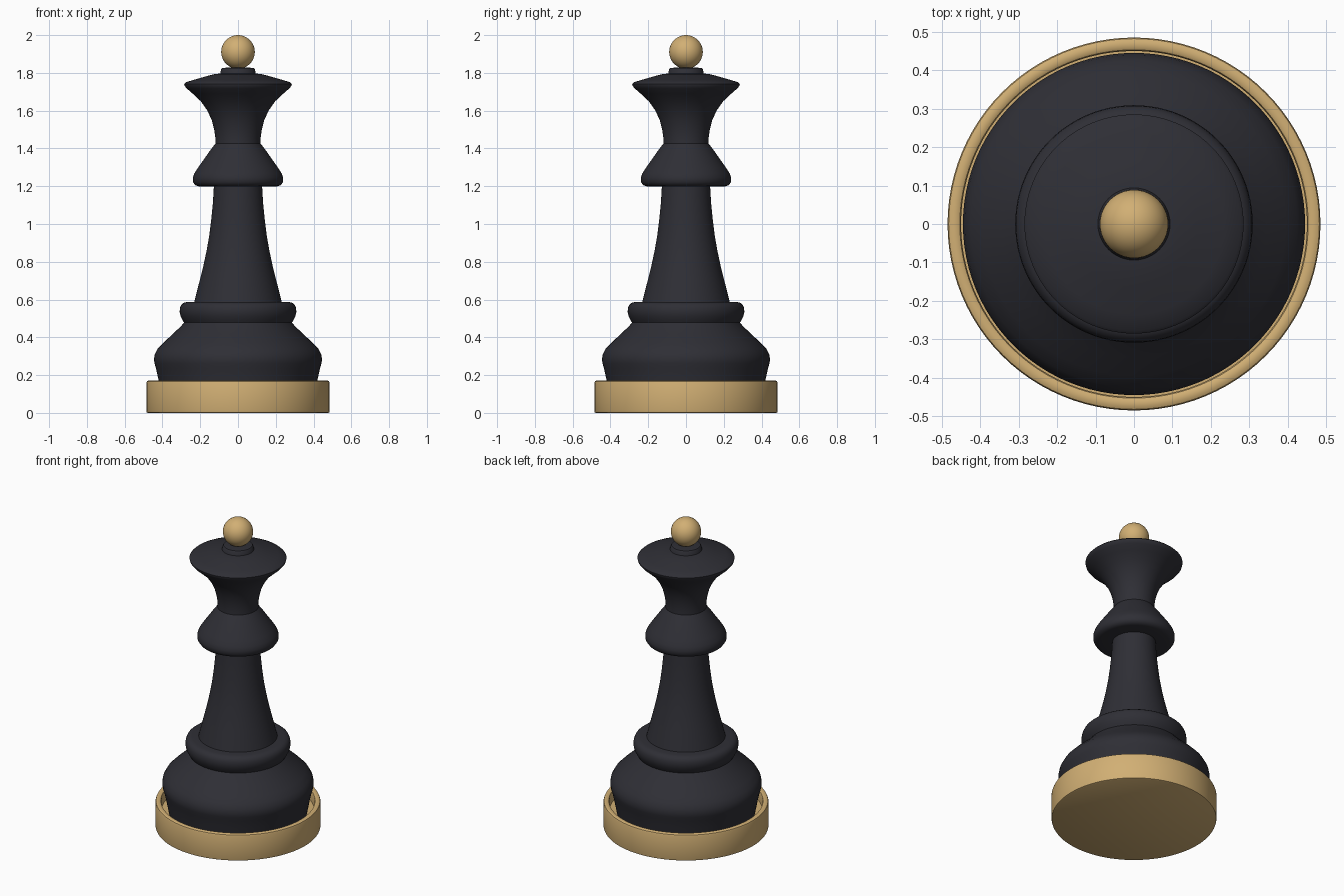
import bpy, bmesh, math

SEG = 96


def material(name, rgb):
    m = bpy.data.materials.new(name)
    m.diffuse_color = (*rgb, 1)
    return m


dark = material("charcoal_black", (0.028, 0.028, 0.036))
wood = material("light_wood", (0.64, 0.43, 0.175))


def finish(ob, mat, angle=40):
    ob.data.materials.append(mat)
    bpy.ops.object.select_all(action='DESELECT')
    ob.select_set(True)
    bpy.context.view_layer.objects.active = ob
    bpy.ops.object.shade_smooth_by_angle(angle=math.radians(angle))


def lathe(name, profile, mat):
    """Revolve (radius, z) points, bottom to top, around z and cap both ends."""
    bm = bmesh.new()
    rings = []
    for r, z in profile:
        rings.append([bm.verts.new((r * math.cos(2 * math.pi * i / SEG),
                                    r * math.sin(2 * math.pi * i / SEG), z))
                      for i in range(SEG)])
    for a, b in zip(rings, rings[1:]):
        for i in range(SEG):
            j = (i + 1) % SEG
            bm.faces.new((a[i], a[j], b[j], b[i]))
    bm.faces.new(rings[0][::-1])
    bm.faces.new(rings[-1])
    me = bpy.data.meshes.new(name)
    bm.to_mesh(me)
    bm.free()
    ob = bpy.data.objects.new(name, me)
    bpy.context.collection.objects.link(ob)
    finish(ob, mat)


# Wooden foot: a shallow dish with a raised rim
lathe("foot_ring", [(0.477, 0), (0.483, 0.003), (0.485, 0.010), (0.485, 0.158),
                    (0.482, 0.167), (0.474, 0.171), (0.460, 0.171), (0.453, 0.167),
                    (0.450, 0.158), (0.450, 0.10)], wood)

# Wide lower body
lathe("lower_body", [(0.405, 0.09), (0.422, 0.18), (0.434, 0.235), (0.442, 0.262),
                     (0.445, 0.285), (0.440, 0.312), (0.425, 0.340), (0.395, 0.371),
                     (0.345, 0.418), (0.305, 0.456), (0.285, 0.478)], dark)

# Rounded collar
lathe("collar", [(0.283, 0.474), (0.293, 0.490), (0.304, 0.512), (0.309, 0.535),
                 (0.307, 0.557), (0.300, 0.573), (0.287, 0.583), (0.270, 0.587),
                 (0.225, 0.588)], dark)

# Tapered stem
lathe("stem", [(0.233, 0.58), (0.222, 0.625), (0.203, 0.70), (0.183, 0.78), (0.166, 0.86),
               (0.152, 0.94), (0.142, 1.02), (0.133, 1.11), (0.127, 1.21)], dark)

# Flared skirt under the head
lathe("skirt", [(0.120, 1.199), (0.205, 1.199), (0.226, 1.205), (0.238, 1.222),
                (0.239, 1.245), (0.231, 1.268), (0.212, 1.298), (0.175, 1.350),
                (0.145, 1.393), (0.120, 1.425)], dark)

# Trumpet-shaped head
lathe("head", [(0.120, 1.41), (0.119, 1.45), (0.126, 1.50), (0.139, 1.55), (0.162, 1.60),
               (0.197, 1.65), (0.240, 1.69), (0.272, 1.718), (0.283, 1.732),
               (0.285, 1.742), (0.277, 1.750), (0.235, 1.763), (0.165, 1.783),
               (0.125, 1.793), (0.085, 1.798)], dark)

# Small neck under the finial
lathe("finial_neck", [(0.096, 1.785), (0.090, 1.818), (0.085, 1.825), (0.05, 1.829)], dark)

# Ball finial
bpy.ops.mesh.primitive_uv_sphere_add(segments=48, ring_count=24, radius=0.089,
                                     location=(0, 0, 1.911))
ball = bpy.context.object
ball.name = "ball_finial"
finish(ball, wood)
